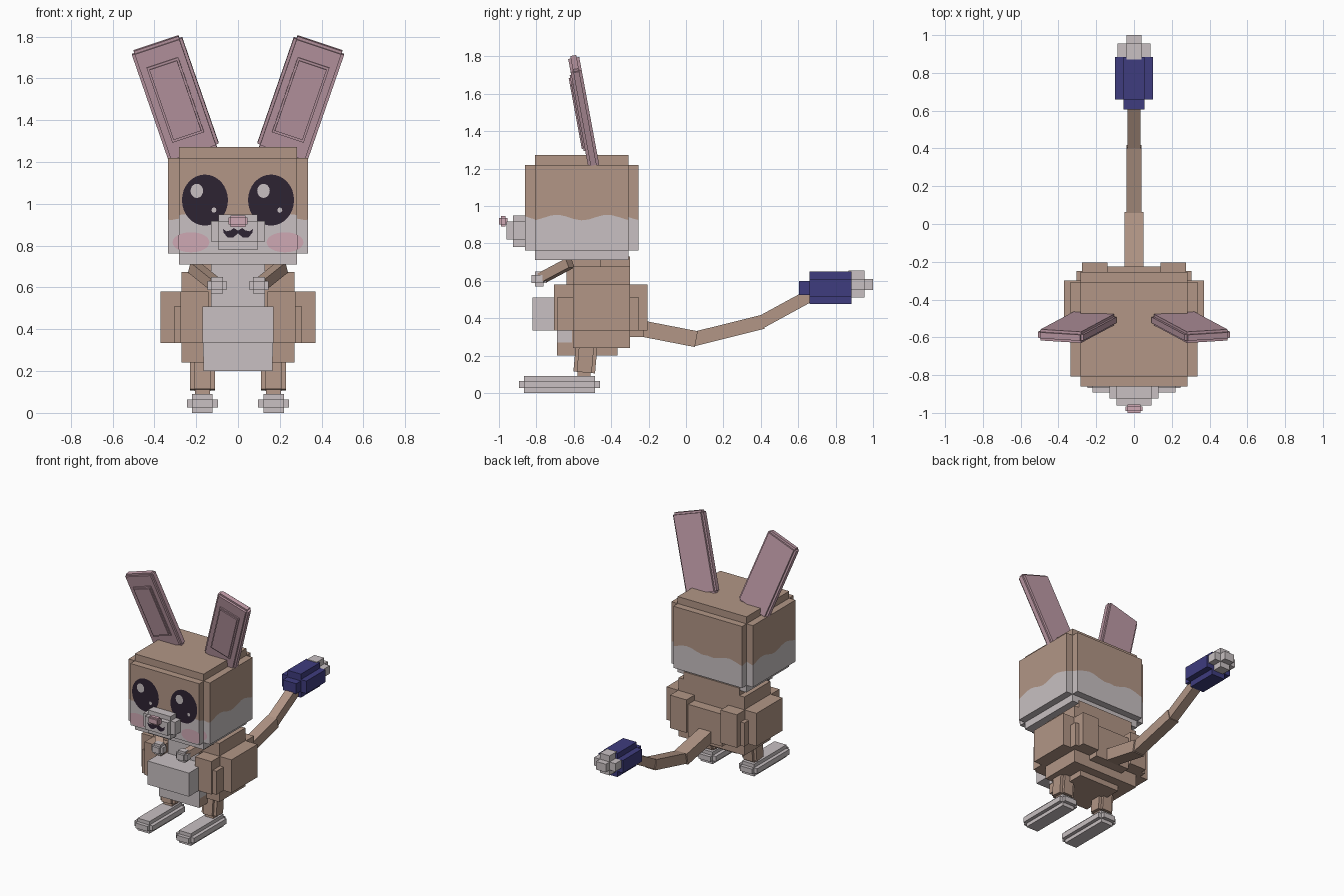
import bpy, bmesh, math
from mathutils import Matrix, Vector

if "Cube" in bpy.data.objects:
    bpy.data.objects.remove(bpy.data.objects["Cube"])


def material(name, r, g, b):
    m = bpy.data.materials.new(name)
    m.diffuse_color = [((c / 255 + 0.055) / 1.055) ** 2.4 for c in (r, g, b)] + [1]
    m.use_nodes = True
    m.node_tree.nodes["Principled BSDF"].inputs["Base Color"].default_value = m.diffuse_color
    return m


BROWN = material("brown_fur", 178, 150, 134)
WHITE = material("white_fur", 200, 192, 194)
PINK = material("ear_pink", 192, 156, 168)
NAVY = material("navy_tail", 62, 60, 126)
DARK = material("dark_eye", 45, 35, 50)
BLUSH = material("blush_pink", 207, 168, 180)


def finish(bm, name, *mats):
    me = bpy.data.meshes.new(name)
    bm.normal_update()
    bm.to_mesh(me)
    bm.free()
    for m in mats:
        me.materials.append(m)
    ob = bpy.data.objects.new(name, me)
    bpy.context.collection.objects.link(ob)
    return ob


def add_box(bm, x0, x1, y0, y1, z0, z1, mat=Matrix()):
    m = mat @ Matrix.Translation(((x0 + x1) / 2, (y0 + y1) / 2, (z0 + z1) / 2))
    m = m @ Matrix.Diagonal((abs(x1 - x0), abs(y1 - y0), abs(z1 - z0), 1))
    bmesh.ops.create_cube(bm, size=1, matrix=m)


def boxes(name, dims, mat, matrix=Matrix(), front=None):
    """Join boxes into one part; front is an optional material for -y faces."""
    bm = bmesh.new()
    for d in dims:
        add_box(bm, *d, matrix)
    bm.normal_update()
    if front:
        for f in bm.faces:
            f.material_index = int(f.normal.y < -0.9)
    return finish(bm, name, mat, *([front] if front else []))


def rounded(x, hx, y0, y1, z0, z1, e):
    """Stepped block: three crossed boxes, each shrunk by e on one pair of edges."""
    return [(x - hx, x + hx, y0 + e, y1 - e, z0 + e, z1 - e),
            (x - hx + e, x + hx - e, y0, y1, z0 + e, z1 - e),
            (x - hx + e, x + hx - e, y0 + e, y1 - e, z0, z1)]


def beam(name, a, b, w, t, mat):
    a, b = Vector(a), Vector(b)
    m = Matrix.Translation(a) @ (b - a).to_track_quat('Y', 'Z').to_matrix().to_4x4()
    return boxes(name, [(-w, w, 0, (b - a).length, -t, t)], mat, m)


def plate(name, pts, y, mat):
    bm = bmesh.new()
    bm.faces.new([bm.verts.new((x, y, z)) for x, z in pts])
    return finish(bm, name, mat)


def oval(cx, cz, rx, rz, n=32, limit=9):
    pts = []
    for i in range(n):
        a = math.tau * i / n
        x = max(-limit, min(limit, cx + rx * math.cos(a)))
        pts.append((x, cz + rz * math.sin(a)))
    return pts


# Head: stepped block, brown on top of a wavy white lower band
SEAM = 0.938
bm = bmesh.new()
for d in rounded(0, 0.335, -0.86, -0.255, 0.71, 1.272, 0.052):
    add_box(bm, *d)


def cut(co, no):
    geom = bm.verts[:] + bm.edges[:] + bm.faces[:]
    bmesh.ops.bisect_plane(bm, geom=geom, plane_co=co, plane_no=no)


cut((0, 0, SEAM), (0, 0, 1))
for i in range(-7, 8):
    cut((i * 0.045, 0, 0), (1, 0, 0))
    cut((0, -0.56 + i * 0.04, 0), (0, 1, 0))
for f in bm.faces:
    f.material_index = int(f.calc_center_median().z < SEAM)
for v in bm.verts:
    if abs(v.co.z - SEAM) < 1e-4:
        v.co.z += 0.015 * math.cos((v.co.y + 0.69 + abs(v.co.x) - 0.335) * math.tau / 0.27)
finish(bm, "head", BROWN, WHITE)

# Muzzle, nose and mouth
boxes("muzzle", [(-0.13, 0.13, -0.925, -0.84, 0.82, 0.917),
                 (-0.093, 0.093, -0.96, -0.84, 0.82, 0.917),
                 (-0.093, 0.093, -0.925, -0.84, 0.78, 0.95)], WHITE)
boxes("nose", rounded(0, 0.045, -1.0, -0.955, 0.89, 0.945, 0.01), BLUSH)
half = [(0, .858), (.025, .838), (.05, .84), (.068, .86), (.072, .88),
        (.055, .868), (.035, .873), (.02, .884), (0, .872)]
plate("mouth", half + [(-x, z) for x, z in half[-2:0:-1]], -0.962, DARK)

# Eyes with highlights, and cheeks
for s, hx, sx in ((-1, -0.197, -0.115), (1, 0.122, 0.2)):
    plate("eye", oval(s * 0.158, 1.018, 0.11, 0.122), -0.862, DARK)
    plate("eye_highlight", oval(hx, 1.062, 0.03, 0.034, 20), -0.864, WHITE)
    plate("eye_sparkle", oval(sx, 0.97, 0.012, 0.013, 8), -0.864, WHITE)
    plate("cheek", oval(s * 0.225, 0.816, 0.088, 0.048, 32, 0.285), -0.862, BLUSH)
    plate("cheek_edge", oval(s * 0.225, 0.816, 0.088, 0.048), -0.81, BLUSH)

# Ears: leaning slabs with a raised inner panel
for s in (-1, 1):
    m = (Matrix.Translation((s * 0.3, -0.547, 1.503))
         @ Matrix.Rotation(math.radians(10.5), 4, 'X')
         @ Matrix.Rotation(math.radians(18.8 * s), 4, 'Y'))
    boxes("ear", rounded(0, 0.127, -0.03, 0.03, -0.285, 0.285, 0.014), PINK, m)
    boxes("inner_ear", [(-0.08, 0.08, -0.038, 0, -0.192, 0.192),
                        (-0.07, 0.07, -0.046, 0, -0.18, 0.18)], PINK, m)

# Torso
boxes("torso", [(-0.27, 0.27, -0.605, -0.30, 0.24, 0.675),
                (-0.23, 0.23, -0.46, -0.30, 0.6, 0.73),
                (-0.14, 0.14, -0.45, -0.225, 0.3, 0.54)], BROWN)
boxes("chest", [(-0.128, 0.128, -0.64, -0.32, 0.5, 0.73),
                (-0.165, 0.165, -0.69, -0.365, 0.2, 0.505)], BROWN, front=WHITE)
boxes("belly", [(-0.17, 0.17, -0.82, -0.6, 0.335, 0.51),
                (-0.168, 0.168, -0.691, -0.61, 0.27, 0.34)], WHITE)

for s in (-1, 1):
    # Haunch
    boxes("haunch", [(s * 0.14, s * 0.275, -0.705, -0.205, 0.335, 0.58),
                     (s * 0.1, s * 0.37, -0.605, -0.30, 0.335, 0.58),
                     (s * 0.16, s * 0.305, -0.69, -0.25, 0.335, 0.51)], BROWN)
    # Arm and paw
    beam("arm", (s * 0.21, -0.62, 0.695), (s * 0.11, -0.77, 0.615), 0.028, 0.026, BROWN)
    boxes("paw", rounded(s * 0.1, 0.046, -0.825, -0.745, 0.57, 0.65, 0.018), WHITE)
    # Leg
    m = Matrix.Translation((s * 0.17, -0.545, 0.1)) @ Matrix.Rotation(math.radians(-5), 4, 'X')
    boxes("leg", [(-0.06, 0.06, -0.04, 0.04, 0.01, 0.25),
                  (-0.038, 0.038, -0.058, 0.058, 0.01, 0.25),
                  (-0.035, 0.035, -0.035, 0.035, -0.04, 0.1)], BROWN, m)
    # Foot
    boxes("foot", rounded(s * 0.17, 0.075, -0.893, -0.46, 0, 0.09, 0.026), WHITE)

# Tail: three bent segments, navy tuft, white tip
beam("tail_base", (0, -0.29, 0.355), (0, 0.055, 0.288), 0.05, 0.043, BROWN)
beam("tail_middle", (0, 0.04, 0.288), (0, 0.41, 0.38), 0.04, 0.038, BROWN)
beam("tail_end", (0, 0.4, 0.378), (0, 0.67, 0.525), 0.034, 0.034, BROWN)
boxes("tail_tuft", [(-0.1, 0.1, 0.66, 0.885, 0.517, 0.61),
                    (-0.055, 0.055, 0.66, 0.885, 0.475, 0.65),
                    (-0.055, 0.055, 0.605, 0.885, 0.523, 0.6)], NAVY)
boxes("tail_tip", [(-0.087, 0.087, 0.87, 0.955, 0.55, 0.61),
                   (-0.04, 0.04, 0.87, 0.955, 0.51, 0.655),
                   (-0.04, 0.04, 0.87, 1.0, 0.55, 0.61)], WHITE)
